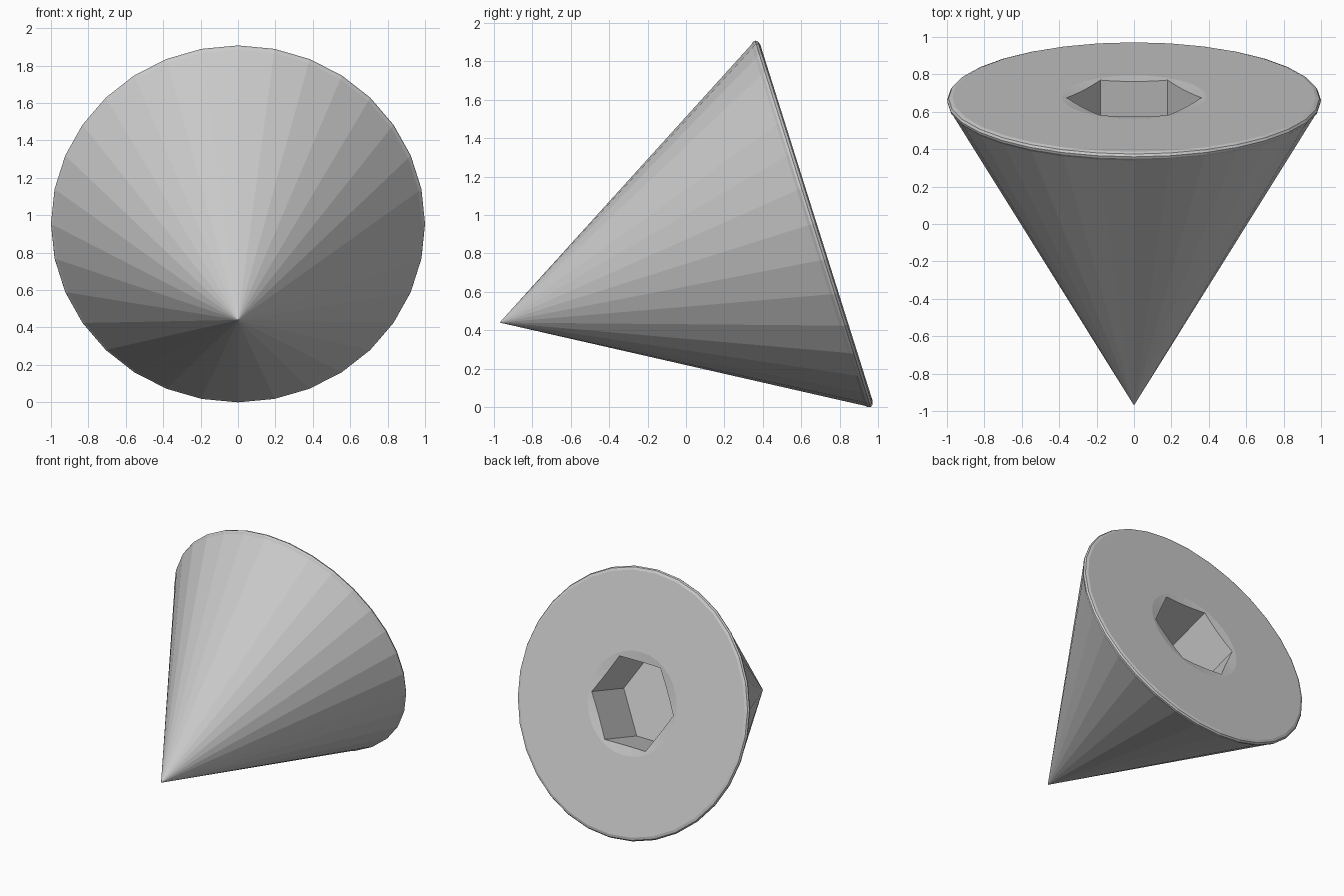
import bpy, bmesh
from math import cos, sin, pi, radians
from mathutils import Matrix

if "Cube" in bpy.data.objects:
    bpy.data.objects.remove(bpy.data.objects["Cube"])

# cone axis tips from the apex toward +y, 17.5 degrees above horizontal
PLACE = Matrix.Translation((0, -0.97, 0.44)) @ Matrix.Rotation(radians(-72.5), 4, 'X')


def lathe(name, profile, sides):
    """Closed solid of revolution; profile points are (radius, height)."""
    bm = bmesh.new()
    rings = []
    for r, h in profile:
        n = sides if r > 0 else 1
        rings.append([bm.verts.new((r * cos(2 * pi * i / sides), r * sin(2 * pi * i / sides), h))
                      for i in range(n)])
    for a, b in zip(rings, rings[1:]):
        for i in range(sides):
            j = (i + 1) % sides
            quad = [a[i % len(a)], a[j % len(a)], b[j % len(b)], b[i % len(b)]]
            bm.faces.new(list(dict.fromkeys(quad)))
    bmesh.ops.recalc_face_normals(bm, faces=bm.faces)
    bm.transform(PLACE)
    mesh = bpy.data.meshes.new(name)
    bm.to_mesh(mesh)
    bm.free()
    obj = bpy.data.objects.new(name, mesh)
    bpy.context.collection.objects.link(obj)
    return obj


# cone with rounded rim and a shallow round dish in the flat end
cone = lathe("cone_head", [(0, 0), (0.985, 1.683), (0.997, 1.697), (1.0, 1.709),
                           (0.992, 1.722), (0.972, 1.729), (0.385, 1.729), (0, 1.669)], 32)

# hexagonal socket
cutter = lathe("hex_socket_cutter", [(0, 1.30), (0.36, 1.30), (0.36, 2.0), (0, 2.0)], 6)
cutter.hide_render = True

cut = cone.modifiers.new("hex_socket", 'BOOLEAN')
cut.operation = 'DIFFERENCE'
cut.solver = 'EXACT'
cut.object = cutter
bpy.context.view_layer.objects.active = cone
cone.select_set(True)
bpy.ops.object.modifier_apply(modifier=cut.name)
bpy.data.objects.remove(cutter)
